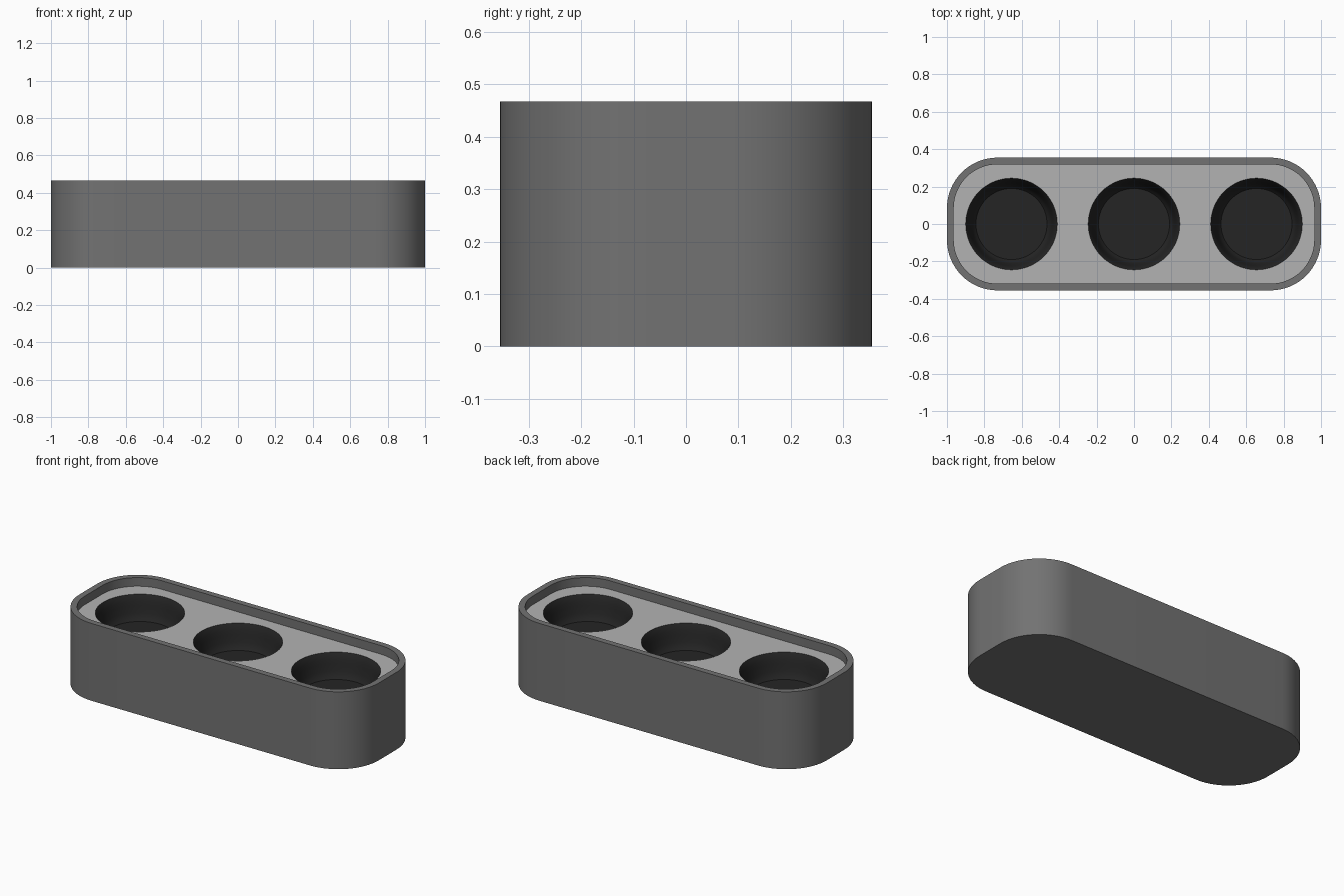
import bpy, bmesh, math

if "Cube" in bpy.data.objects:
    bpy.data.objects.remove(bpy.data.objects["Cube"])

HALF_X, HALF_Y, HEIGHT = 1.0, 0.355, 0.467
RADIUS, RIM, PLATE_Z = 0.27, 0.036, 0.415
CUPS = (-0.655, 0.0, 0.655)
SIDES = 64


def grey(name, v):
    m = bpy.data.materials.new(name)
    m.diffuse_color = (v, v, v, 1)
    m.use_nodes = True
    m.node_tree.nodes["Principled BSDF"].inputs["Base Color"].default_value = m.diffuse_color
    return m


def rounded_ring(bm, inset, z, steps=16):
    """Loop of vertices around a rounded rectangle."""
    r = RADIUS - inset
    ring = []
    for k, (sx, sy) in enumerate(((1, 1), (-1, 1), (-1, -1), (1, -1))):
        for i in range(steps + 1):
            a = math.pi / 2 * (k + i / steps)
            ring.append(bm.verts.new((sx * (HALF_X - RADIUS) + r * math.cos(a),
                                      sy * (HALF_Y - RADIUS) + r * math.sin(a), z)))
    return ring


def circle_ring(bm, x, r, z):
    return [bm.verts.new((x + r * math.cos(2 * math.pi * i / SIDES),
                          r * math.sin(2 * math.pi * i / SIDES), z)) for i in range(SIDES)]


def bridge(bm, a, b):
    n = len(a)
    for i in range(n):
        j = (i + 1) % n
        bm.faces.new((a[i], a[j], b[j], b[i]))


def finish(bm, name, mat):
    mesh = bpy.data.meshes.new(name)
    bm.to_mesh(mesh)
    bm.free()
    mesh.materials.append(mat)
    obj = bpy.data.objects.new(name, mesh)
    bpy.context.collection.objects.link(obj)
    bpy.ops.object.select_all(action='DESELECT')
    obj.select_set(True)
    bpy.context.view_layer.objects.active = obj
    bpy.ops.object.shade_smooth_by_angle(angle=math.radians(30))


# Outer shell: base, side wall, flat rim and inner lip
bm = bmesh.new()
rings = [rounded_ring(bm, 0, 0), rounded_ring(bm, 0, HEIGHT),
         rounded_ring(bm, RIM, HEIGHT), rounded_ring(bm, RIM, PLATE_Z)]
for lower, upper in zip(rings, rings[1:]):
    bridge(bm, lower, upper)
bm.faces.new(rings[0][::-1])
finish(bm, "shell", grey("shell_grey", 0.17))

# Recessed top plate with three round openings
bm = bmesh.new()
edges = []
for ring in [rounded_ring(bm, RIM, PLATE_Z)] + [circle_ring(bm, x, 0.245, PLATE_Z) for x in CUPS]:
    edges += [bm.edges.new((ring[i - 1], ring[i])) for i in range(len(ring))]
bmesh.ops.triangle_fill(bm, edges=edges, use_beauty=True, normal=(0, 0, 1))
for f in bm.faces:
    f.normal_update()
    if f.normal.z < 0:
        f.normal_flip()
finish(bm, "top_plate", grey("plate_grey", 0.45))

# Tapered wells set into the plate
dark = grey("well_grey", 0.018)
profile = ((0.245, 0), (0.237, -0.012), (0.228, -0.035), (0.222, -0.06),
           (0.212, -0.1), (0.203, -0.125), (0.19, -0.14))
for name, x in zip(("left_well", "middle_well", "right_well"), CUPS):
    bm = bmesh.new()
    rings = [circle_ring(bm, x, r, PLATE_Z + z) for r, z in profile]
    for upper, lower in zip(rings, rings[1:]):
        bridge(bm, lower, upper)
        for f in bm.faces:
            f.normal_update()
    bm.faces.new(rings[-1])
    bm.normal_update()
    # walls must face the well axis
    for f in bm.faces:
        c = f.calc_center_median()
        if len(f.verts) == 4 and f.normal.x * (c.x - x) + f.normal.y * c.y > 0:
            f.normal_flip()
    finish(bm, name, dark)
